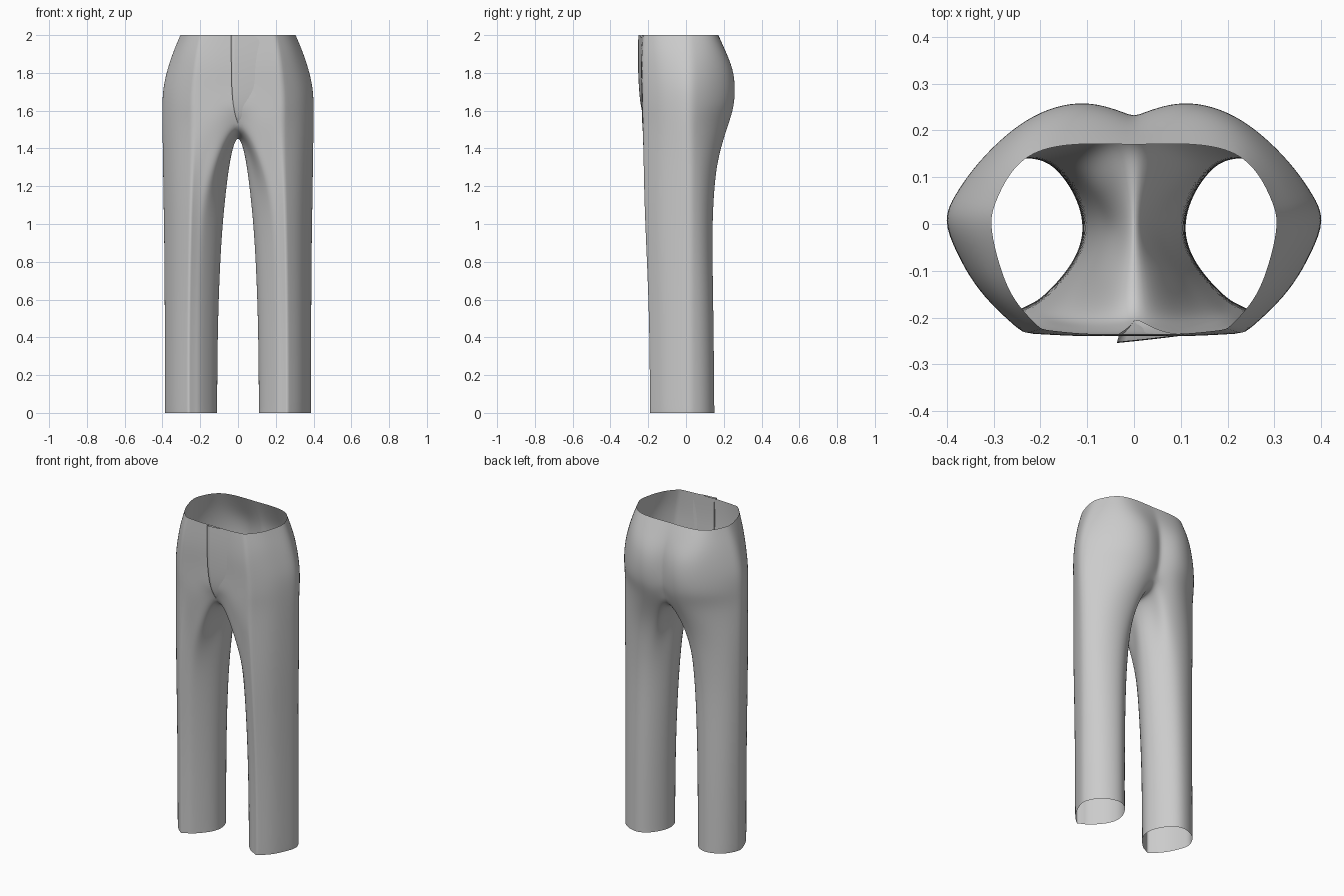
import bpy, bmesh

if "Cube" in bpy.data.objects:
    bpy.data.objects.remove(bpy.data.objects["Cube"])

# Cross-section templates, front centre -> outside -> back centre
# (width fraction, depth fraction: -1 front .. +1 back)
LEG = [(.30, -.80), (.42, -.91), (.55, -1), (.82, -.60), (1, .05), (.91, .55), (.72, .87), (.48, 1), (.27, .88)]
HIP = [(0, -.98), (.3, -.985), (.6, -.96), (.85, -.54), (1, .03), (.86, .46), (.58, .86), (.27, 1), (0, .90)]
WAIST = [(0, -.99), (.35, -.985), (.65, -.94), (.88, -.58), (1, 0), (.91, .5), (.73, .86), (.42, 1), (0, 1)]
INNER = [(.09, .5), (0, -.03), (.09, -.45)]          # inside of the leg, back -> front
CROTCH = [(0, .12, 1.465), (0, .0, 1.45), (0, -.12, 1.47)]

# z, inner x, outer x, front depth, back depth, template blend (0 leg, 1 hip, 2 waist)
ROWS = [(0, .11, .385, .19, .15, 0), (.1, .11, .386, .191, .149, 0),
        (.5, .105, .387, .196, .145, 0), (.9, .088, .390, .211, .14, 0),
        (1.15, .066, .394, .221, .148, .1), (1.35, .036, .397, .228, .172, .4),
        (1.52, 0, .4, .235, .222, .95), (1.62, 0, .4, .238, .25, 1),
        (1.72, 0, .394, .240, .258, 1), (1.82, 0, .372, .243, .245, 1.2),
        (1.91, 0, .342, .242, .211, 1.6), (2.0, 0, .305, .238, .17, 2)]
SPLIT = 6                                            # row where the legs join


def ring(i):
    z, xi, xo, f, b, t = ROWS[i]
    lo, hi, k = (LEG, HIP, t) if t <= 1 else (HIP, WAIST, t - 1)

    def place(u, v):
        return (xi + u * (xo - xi), v * (f if v < 0 else b), z)
    pts = [place(p[0] + k * (q[0] - p[0]), p[1] + k * (q[1] - p[1])) for p, q in zip(lo, hi)]
    if i == SPLIT:
        pts[0], pts[-1] = (0, -.205, 1.53), (0, .195, 1.52)
        pts += CROTCH
    elif i < SPLIT:
        pts += [place(u, v) for u, v in INNER]
    return pts


def finish(bm, name, levels):
    bmesh.ops.recalc_face_normals(bm, faces=bm.faces[:])
    for f in bm.faces:
        f.smooth = True
    me = bpy.data.meshes.new(name)
    bm.to_mesh(me)
    bm.free()
    ob = bpy.data.objects.new(name, me)
    bpy.context.collection.objects.link(ob)
    m = ob.modifiers.new("smooth", 'SUBSURF')
    m.levels = m.render_levels = levels
    return ob


# Trousers: both legs and the seat as one open shell
bm = bmesh.new()
crease = bm.edges.layers.float.new("crease_edge")
for side in (1, -1):
    grid = [[bm.verts.new((side * x, y, z)) for x, y, z in ring(i)] for i in range(len(ROWS))]
    for i, (a, b) in enumerate(zip(grid, grid[1:])):
        n = 12 if i < SPLIT else 8
        for j in range(n):
            k = (j + 1) % 12
            bm.faces.new((a[j], a[k], b[k], b[j]))
        for col, amount in ((2, .6), (4, .3)):       # front crease and side seam
            bm.edges.get((a[col], b[col]))[crease] = amount
        if i >= SPLIT:                               # back centre seam
            bm.edges.get((a[8], b[8]))[crease] = .5
bmesh.ops.remove_doubles(bm, verts=[v for v in bm.verts if abs(v.co.x) < 1e-5], dist=1e-4)
trousers = finish(bm, "trousers", 3)

# Push the cage out so the smoothed surface passes through the measured points
goal = [v.co.copy() for v in trousers.data.vertices]
for _ in range(4):
    dg = bpy.context.evaluated_depsgraph_get()
    dg.update()
    got = [v.co.copy() for v in trousers.evaluated_get(dg).data.vertices[:len(goal)]]
    for v, g, s in zip(trousers.data.vertices, goal, got):
        v.co += (g - s) * .8
    trousers.data.update()
    trousers.update_tag()
    bpy.context.view_layer.update()

# Fly flap overlapping the front opening: z, free edge x, attached x, edge y, attached y
FLY = [(2.0, -.036, .12, -.252, -.234), (1.88, -.036, .12, -.256, -.238),
       (1.74, -.035, .10, -.251, -.236), (1.64, -.028, .07, -.243, -.232),
       (1.57, -.014, .04, -.227, -.222), (1.53, 0, .01, -.207, -.204)]
bm = bmesh.new()
rows = []
for z, xe, xa, ye, ya in FLY:
    mid = (xe + xa) / 2
    rows.append([bm.verts.new(p) for p in ((xa, ya, z), (mid, (ye + ya) / 2 - .001, z),
                                           (xe, ye, z), (xe + .006, ya + .004, z))])
crease = bm.edges.layers.float.new("crease_edge")
for a, b in zip(rows, rows[1:]):
    for j in range(3):
        bm.faces.new((a[j], a[j + 1], b[j + 1], b[j]))
    bm.edges.get((a[2], b[2]))[crease] = 1
finish(bm, "fly_flap", 2)
